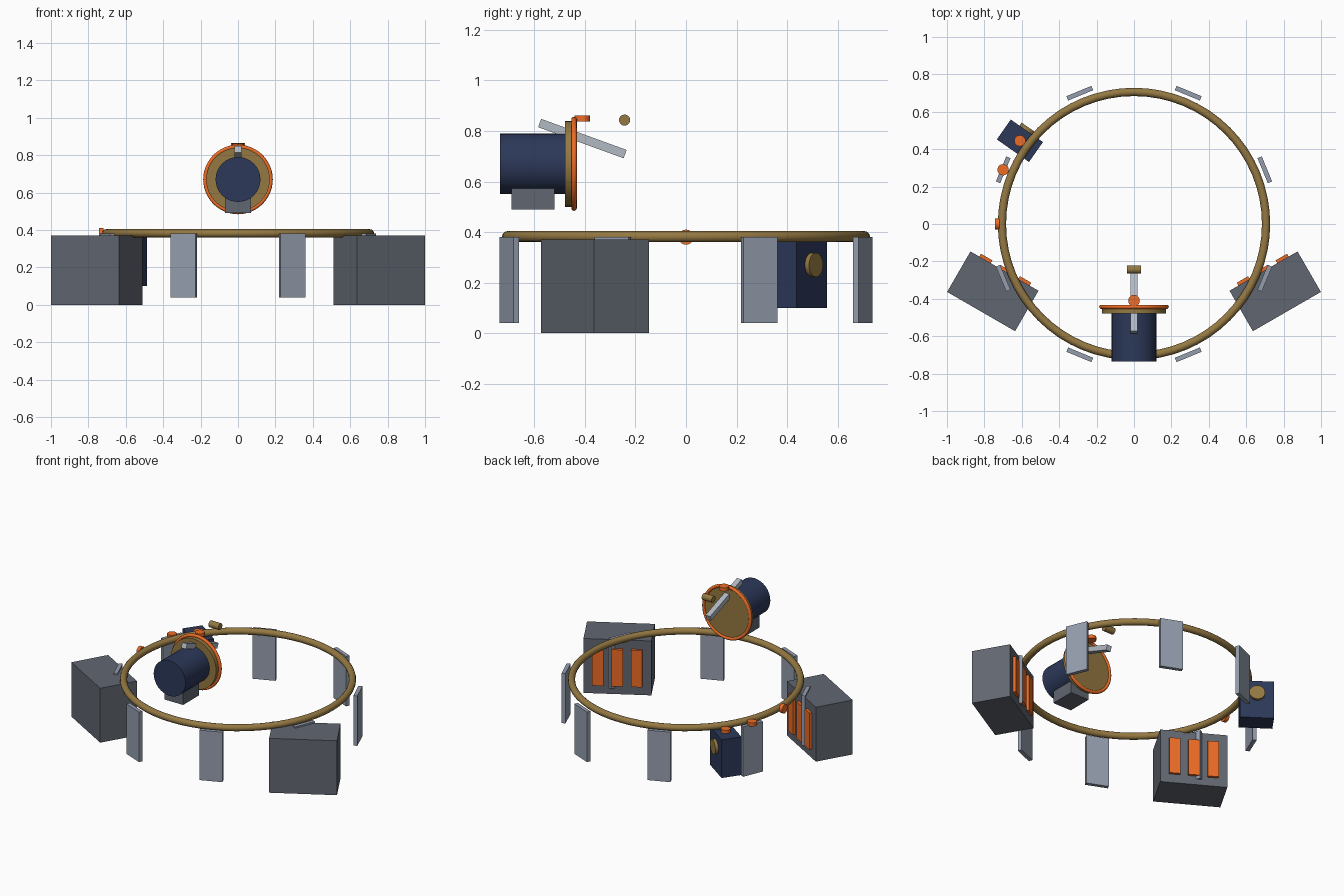
import bpy
from math import radians, sin, cos, pi
from mathutils import Vector, Matrix

if "Cube" in bpy.data.objects:
    bpy.data.objects.remove(bpy.data.objects["Cube"])


def material(name, rgb):
    m = bpy.data.materials.new(name)
    m.diffuse_color = (*rgb, 1)
    m.use_nodes = True
    m.node_tree.nodes["Principled BSDF"].inputs["Base Color"].default_value = m.diffuse_color
    return m


NAVY = material("navy", (0.025, 0.04, 0.10))
BRASS = material("brass", (0.30, 0.19, 0.055))
ORANGE = material("orange", (0.85, 0.15, 0.02))
SLATE = material("slate", (0.12, 0.135, 0.165))
STEEL = material("steel", (0.30, 0.34, 0.42))
SILVER = material("silver", (0.45, 0.49, 0.55))


def finish(name, mat, smooth=False):
    ob = bpy.context.object
    ob.name = name
    ob.data.materials.append(mat)
    if smooth:
        bpy.ops.object.shade_smooth_by_angle(angle=radians(35))
    return ob


def box(name, loc, size, mat, rot=(0, 0, 0)):
    bpy.ops.mesh.primitive_cube_add(size=1, location=loc, rotation=rot)
    ob = bpy.context.object
    ob.data.transform(Matrix.Diagonal((*size, 1)))
    return finish(name, mat)


def cylinder(name, loc, radius, depth, axis, mat, sides=32):
    rot = Vector(axis).to_track_quat('Z', 'Y').to_euler()
    bpy.ops.mesh.primitive_cylinder_add(vertices=sides, radius=radius, depth=depth,
                                        location=loc, rotation=rot)
    return finish(name, mat, True)


def ring(name, loc, major, minor, mat, rot=(0, 0, 0), segments=64):
    bpy.ops.mesh.primitive_torus_add(location=loc, rotation=rot, major_radius=major,
                                     minor_radius=minor, major_segments=segments,
                                     minor_segments=12)
    return finish(name, mat, True)


# Large rail with eight hanging panels
ring("rail", (0, 0, 0.382), 0.706, 0.022, BRASS)
for i in range(8):
    a = radians(22.5 + 45 * i)
    box(f"panel_{i + 1}", (0.757 * cos(a), 0.757 * sin(a), 0.21),
        (0.025, 0.145, 0.34), STEEL, (0, 0, a))

# Two cabinets with three orange inserts on the inner face
for side, label in ((-1, "left"), (1, "right")):
    a = radians(30 * side)
    centre = Vector((0.755 * side, -0.36, 0.185))
    along = Vector((cos(a), sin(a), 0))
    inward = Vector((-sin(a), cos(a), 0))
    box(f"{label}_cabinet", centre, (0.42, 0.25, 0.37), SLATE, (0, 0, a))
    for k in (-1, 0, 1):
        box(f"{label}_insert_{k + 2}", centre + along * 0.12 * k + inward * 0.13,
            (0.07, 0.025, 0.25), ORANGE, (0, 0, a))

# Small control box with a brass dial
a = radians(-35)
centre = Vector((-0.61, 0.445, 0.23))
outward = Vector((-sin(a), cos(a), 0))
box("control_box", centre, (0.21, 0.13, 0.26), NAVY, (0, 0, a))
cylinder("dial", centre + outward * 0.07 + Vector((0, 0, 0.04)), 0.048, 0.03, outward, BRASS)

# Orange buttons
cylinder("box_button", (-0.61, 0.445, 0.37), 0.03, 0.024, (0, 0, 1), ORANGE, 20)
cylinder("panel_button", (-0.70, 0.29, 0.385), 0.03, 0.024, (0, 0, 1), ORANGE, 20)
cylinder("rail_button", (-0.732, 0, 0.38), 0.03, 0.024, (1, 0, 0), ORANGE, 20)

# Raised drum with flange, rim and mounting block
Y = (0, 1, 0)
cylinder("drum", (0, -0.605, 0.67), 0.12, 0.26, Y, NAVY)
cylinder("flange", (0, -0.459, 0.67), 0.17, 0.038, Y, BRASS)
ring("rim", (0, -0.443, 0.67), 0.175, 0.011, ORANGE, (pi / 2, 0, 0), 48)
box("mount_block", (0, -0.605, 0.533), (0.14, 0.17, 0.086), SLATE)

# Tilted arm, tip roller and top button
box("arm", (0, -0.41, 0.77), (0.036, 0.36, 0.035), SILVER, (radians(-20), 0, 0))
cylinder("tip_roller", (0, -0.243, 0.843), 0.022, 0.074, (1, 0, 0), BRASS, 20)
cylinder("drum_button", (0, -0.41, 0.85), 0.031, 0.024, (0, 0, 1), ORANGE, 20)
